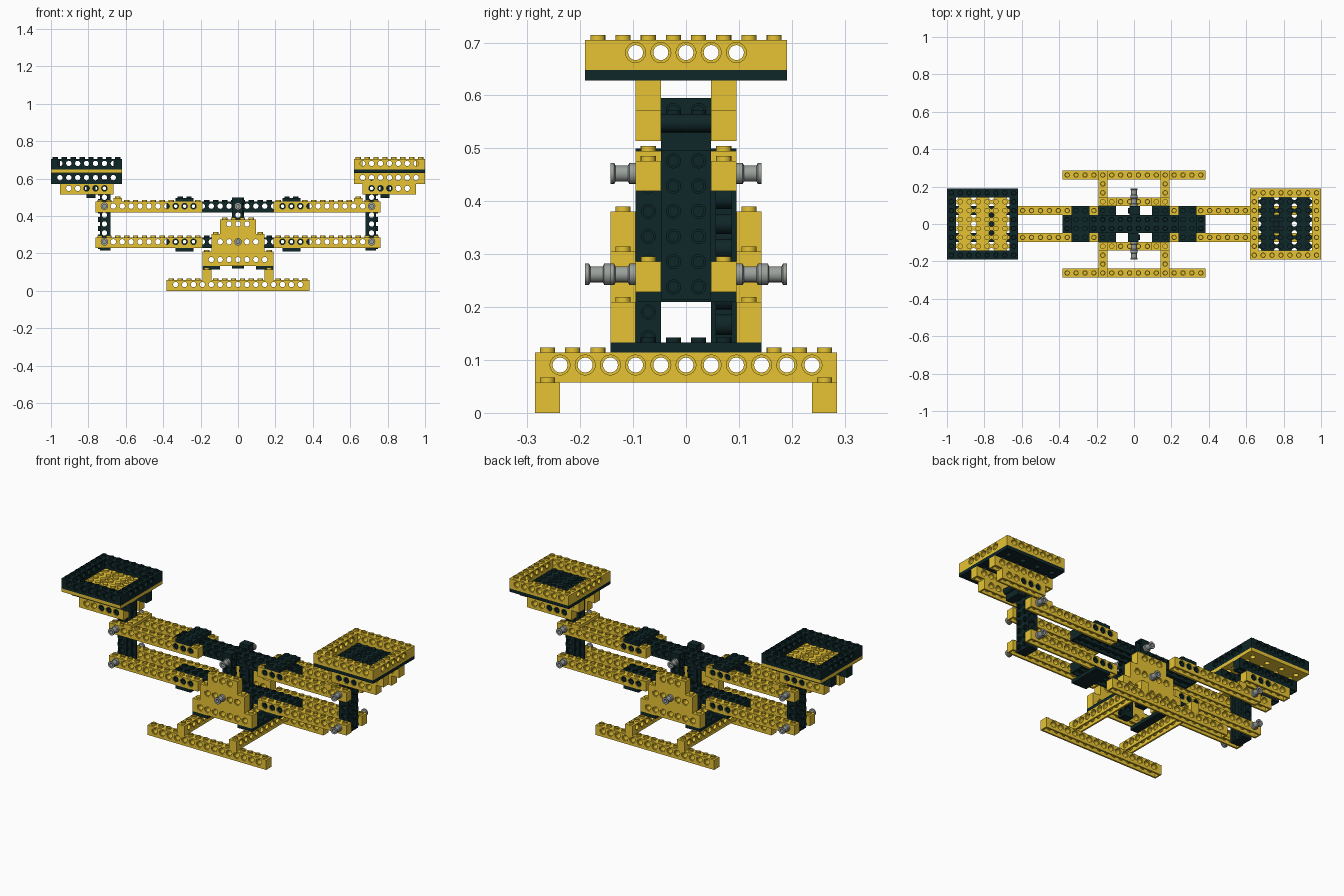
import bpy, bmesh, math
from mathutils import Matrix, Vector

P = 1 / 21          # stud spacing; all sizes below are in studs
SEG = 16

cube = bpy.data.objects.get("Cube")
if cube:
    bpy.data.objects.remove(cube, do_unlink=True)


def material(name, srgb):
    rgb = [((c / 255 + 0.055) / 1.055) ** 2.4 for c in srgb]
    mat = bpy.data.materials.new(name)
    mat.use_nodes = True
    mat.diffuse_color = (*rgb, 1)
    mat.node_tree.nodes["Principled BSDF"].inputs["Base Color"].default_value = (*rgb, 1)
    return mat


YELLOW = material("yellow", (242, 205, 55))
DARK = material("dark green black", (15, 38, 40))
GREY = material("light grey", (155, 161, 157))

UP = Matrix()
ALONG_Y = Matrix.Rotation(math.pi / 2, 4, "Z")
STUDS_RIGHT = Matrix.Rotation(math.pi / 2, 4, "Y")
STUDS_LEFT = Matrix.Rotation(-math.pi / 2, 4, "Y")
AXIS_Y = Matrix.Rotation(-math.pi / 2, 4, "X")


def box(bm, lo, hi):
    lo, hi = Vector(lo), Vector(hi)
    size = Matrix.Diagonal((*(hi - lo), 1))
    bmesh.ops.create_cube(bm, size=1, matrix=Matrix.Translation((lo + hi) / 2) @ size)


def lathe(bm, profile, matrix, closed=False):
    """Spin (radius, height) points around local z."""
    rings = []
    for r, z in profile:
        rings.append([bm.verts.new(matrix @ Vector((r * math.cos(a), r * math.sin(a), z)))
                      for a in (2 * math.pi * i / SEG for i in range(SEG))])
    pairs = list(zip(rings, rings[1:]))
    if closed:
        pairs.append((rings[-1], rings[0]))
    else:
        bm.faces.new(rings[0])
        bm.faces.new(rings[-1])
    for a, b in pairs:
        for i in range(SEG):
            j = (i + 1) % SEG
            bm.faces.new((a[i], a[j], b[j], b[i]))


def tube(bm, outer, inner, z0, z1, matrix):
    lathe(bm, [(outer, z0), (outer, z1), (inner, z1), (inner, z0)], matrix, True)


def drilled_sheet(bm, lo, hi, holes, radius, thick, matrix):
    """Rectangle in local xy with round holes, extruded along local z."""
    loops = [[(lo[0], lo[1]), (hi[0], lo[1]), (hi[0], hi[1]), (lo[0], hi[1])]]
    for cx, cy in holes:
        loops.append([(cx + radius * math.cos(2 * math.pi * i / SEG),
                       cy + radius * math.sin(2 * math.pi * i / SEG)) for i in range(SEG)])
    edges = []
    for loop in loops:
        vs = [bm.verts.new(matrix @ Vector((x, y, 0))) for x, y in loop]
        edges += [bm.edges.new((vs[i - 1], vs[i])) for i in range(len(vs))]
    made = bmesh.ops.triangle_fill(bm, use_beauty=True, edges=edges)["geom"]
    faces = [f for f in made if isinstance(f, bmesh.types.BMFace)]
    new = bmesh.ops.extrude_face_region(bm, geom=faces)["geom"]
    shift = matrix.to_3x3() @ Vector((0, 0, thick))
    bmesh.ops.translate(bm, vec=shift, verts=[v for v in new if isinstance(v, bmesh.types.BMVert)])


def finish(bm, name, mat):
    bmesh.ops.recalc_face_normals(bm, faces=bm.faces[:])
    bmesh.ops.scale(bm, vec=(P, P, P), verts=bm.verts[:])
    for f in bm.faces:
        f.smooth = True
    for e in bm.edges:
        e.smooth = len(e.link_faces) == 2 and e.calc_face_angle(0) < math.radians(30)
    mesh = bpy.data.meshes.new(name)
    bm.to_mesh(mesh)
    bm.free()
    mesh.materials.append(mat)
    return mesh


def place(name, mesh, x, y, z, rot=UP):
    ob = bpy.data.objects.new(name, mesh)
    ob.matrix_world = Matrix.Translation((x * P, y * P, z * P)) @ rot
    bpy.context.collection.objects.link(ob)


cache = {}


def beam(name, n, mat, x, y, z, rot=UP):
    """Hollow drilled beam of n studs; its origin lies on the hole axis."""
    key = ("beam", n, mat.name)
    if key not in cache:
        bm = bmesh.new()
        h = n / 2
        holes = [i - h for i in range(1, n)]
        flip = Matrix.Rotation(math.pi / 2, 4, "X")
        for y0 in (-0.3, 0.5):
            drilled_sheet(bm, (-h, -0.7), (h, 0.5), [(c, 0) for c in holes], 0.4, 0.2,
                          Matrix.Translation((0, y0, 0)) @ flip)
        box(bm, (-h, -0.3, 0.3), (h, 0.3, 0.5))
        for s in (-1, 1):
            box(bm, (s * h - 0.1 * s - 0.1, -0.3, -0.7), (s * h - 0.1 * s + 0.1, 0.3, 0.3))
        for c in holes:
            tube(bm, 0.4, 0.3, -0.4, 0.4, Matrix.Translation((c, 0, 0)) @ AXIS_Y)
        for i in range(n):
            tube(bm, 0.3, 0.2, 0.49, 0.7, Matrix.Translation((i - h + 0.5, 0, 0)))
        cache[key] = finish(bm, "beam", mat)
    place(name, cache[key], x, y, z, rot)


def plate(name, nx, ny, mat, x, y, z, drilled=False, height=0.4):
    """Studded plate; its origin is the centre of the underside."""
    key = ("plate", nx, ny, mat.name, drilled, height)
    if key not in cache:
        bm = bmesh.new()
        holes = [(0, i - ny / 2) for i in range(1, ny)] if drilled else []
        drilled_sheet(bm, (-nx / 2, -ny / 2), (nx / 2, ny / 2), holes, 0.3, height, UP)
        for i in range(nx):
            for j in range(ny):
                at = Matrix.Translation((i - nx / 2 + 0.5, j - ny / 2 + 0.5, height))
                lathe(bm, [(0.3, -0.01), (0.3, 0.2)], at)
        cache[key] = finish(bm, "plate", mat)
    place(name, cache[key], x, y, z)


def axle_pin(name, x, z, face):
    """Grey pin through the model, standing one stud out of each side."""
    bm = bmesh.new()
    half = [(0.29, face), (0.42, face), (0.42, face + 0.25), (0.32, face + 0.3),
            (0.32, face + 0.8), (0.42, face + 0.85), (0.42, face + 1),
            (0.2, face + 1), (0.2, face + 0.5)]
    lathe(bm, [(r, -t) for r, t in reversed(half)] + half, AXIS_Y)
    place(name, finish(bm, name, GREY), x, 0, z)


def joint_pin(name, x, z):
    """Dark hollow pin hidden inside the holes."""
    bm = bmesh.new()
    tube(bm, 0.37, 0.2, -1.93, 1.93, AXIS_Y)
    place(name, finish(bm, name, DARK), x, 0, z)


# Base frame
for s, side in ((-1, "right"), (1, "left")):
    beam(f"{side}_cross_beam", 12, YELLOW, s * 3.5, 0, 1.9, ALONG_Y)
    plate(f"{side}_base_plate", 2, 6, DARK, s * 3, 0, 2.4)

# Feet, stepped pillars and centre uprights
for s, end in ((-1, "front"), (1, "back")):
    beam(f"{end}_foot", 16, YELLOW, 0, s * 5.5, 0.7)
    y = s * 2.5
    beam(f"{end}_pillar_lower_beam", 8, YELLOW, 0, y, 3.5)
    plate(f"{end}_pillar_lower_plate", 8, 1, YELLOW, 0, y, 4)
    plate(f"{end}_pillar_middle_plate", 6, 1, YELLOW, 0, y, 4.4)
    beam(f"{end}_pillar_middle_beam", 6, YELLOW, 0, y, 5.5)
    plate(f"{end}_pillar_shoulder_plate", 6, 1, YELLOW, 0, y, 6)
    plate(f"{end}_pillar_upper_plate", 4, 1, YELLOW, 0, y, 6.4)
    beam(f"{end}_pillar_upper_beam", 4, YELLOW, 0, y, 7.5)
    beam(f"{end}_centre_upright", 8, DARK, 0, s * 1.5, 6.5,
         STUDS_RIGHT if s < 0 else STUDS_LEFT)

# Parallel balance arms
for level, z in (("lower", 5.5), ("upper", 9.5)):
    axle_pin(f"{level}_centre_pin", 0, z, 3 if level == "lower" else 2)
    for t, end in ((-1, "front"), (1, "back")):
        beam(f"{level}_{end}_spine", 16, DARK, 0, t * 0.5, z)
    for s, side in ((-1, "right"), (1, "left")):
        axle_pin(f"{level}_{side}_end_pin", s * 15, z, 2)
        plate(f"{level}_{side}_joint_plate", 2, 4, DARK, s * 6, 0,
              4.4 if level == "lower" else 10)
        for t, end in ((-1, "front"), (1, "back")):
            beam(f"{level}_{side}_{end}_arm", 12, YELLOW, s * 10, t * 1.5, z)
        for x in (5, 6, 7):
            joint_pin(f"{level}_{side}_joint_pin", s * x, z)

# End posts and weighing pans
for s, side, rim, floor in ((-1, "right", DARK, YELLOW), (1, "left", YELLOW, DARK)):
    plate(f"{side}_arm_bridge", 1, 4, YELLOW, s * 13.5, 0, 10)
    plate(f"{side}_support_spacer", 1, 2, DARK, s * 16.5, 0, 10.4, height=1.4)
    for x in (15, 16, 17):
        joint_pin(f"{side}_support_pin", s * x, 11.5)
    for t, end in ((-1, "front"), (1, "back")):
        beam(f"{side}_{end}_end_post", 8, DARK, s * 15, t * 0.5, 8.5,
             STUDS_RIGHT if s > 0 else STUDS_LEFT)
        beam(f"{side}_{end}_pan_support", 6, YELLOW, s * 17, t * 1.5, 11.5)
        beam(f"{side}_{end}_pan_carrier", 8, rim, s * 17, t * 1.5, 12.7)
        beam(f"{side}_pan_{end}_rim", 8, rim, s * 17, t * 3.5, 14.3)
        beam(f"{side}_pan_side_rim", 6, rim, s * 17 + t * 3.5, 0, 14.3, ALONG_Y)
    for i in (-3, -1, 1, 3):
        plate(f"{side}_pan_floor", 2, 8, floor, s * 17 + i, 0, 13.2, drilled=True)
